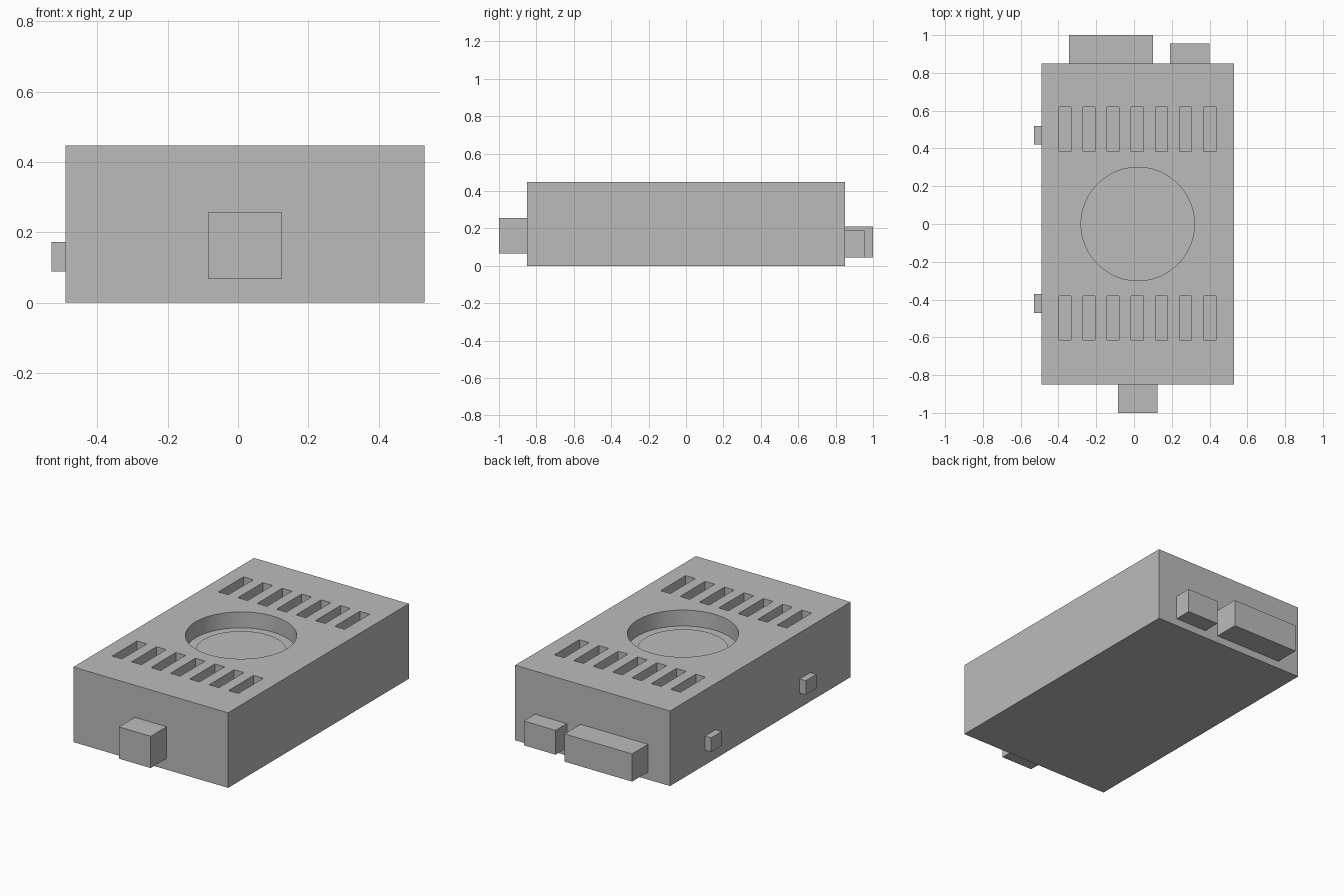
import bpy

default = bpy.data.objects.get("Cube")
if default:
    bpy.data.objects.remove(default, do_unlink=True)

grey = bpy.data.materials.new("plain grey")
GREY = (0.5, 0.5, 0.5, 1)
grey.use_nodes = True
grey.diffuse_color = GREY
grey.node_tree.nodes["Principled BSDF"].inputs["Base Color"].default_value = GREY


def finish(name):
    obj = bpy.context.object
    obj.name = name
    obj.data.materials.append(grey)
    bpy.ops.object.transform_apply(location=False, rotation=False, scale=True)
    return obj


def box(name, x, y, z):
    """Box from (low, high) spans along each axis."""
    spans = (x, y, z)
    bpy.ops.mesh.primitive_cube_add(size=1, location=[(a + b) / 2 for a, b in spans])
    bpy.context.object.scale = [b - a for a, b in spans]
    return finish(name)


def cylinder(name, radius, z):
    bpy.ops.mesh.primitive_cylinder_add(vertices=96, radius=radius, depth=z[1] - z[0],
                                        location=(CENTRE, 0, sum(z) / 2))
    return finish(name)


CENTRE, TOP, FLOOR = 0.02, 0.447, 0.352

# Case
case = box("case", (-0.49, 0.53), (-0.85, 0.85), (0, TOP))

# Round recess and two rows of vent slots, cut from the top
cutters = [cylinder("recess_cutter", 0.3, (FLOOR, TOP + 0.1))]
for y in ((-0.615, -0.38), (0.385, 0.62)):
    for i in range(7):
        x = -0.398 + 0.1278 * i
        cutters.append(box("vent_cutter", (x, x + 0.064), y, (FLOOR, TOP + 0.1)))
for cutter in cutters:
    cut = case.modifiers.new("cut", 'BOOLEAN')
    cut.operation = 'DIFFERENCE'
    cut.solver = 'EXACT'
    cut.object = cutter
    bpy.context.view_layer.objects.active = case
    bpy.ops.object.modifier_apply(modifier=cut.name)
    bpy.data.objects.remove(cutter, do_unlink=True)

# Round plate in the recess
plate = cylinder("recess_plate", 0.245, (FLOOR - 0.02, FLOOR + 0.006))

# Connectors and side buttons
box("front_connector", (-0.085, 0.125), (-1, -0.84), (0.067, 0.256))
box("wide_back_connector", (-0.345, 0.10), (0.84, 1), (0.045, 0.21))
box("small_back_connector", (0.19, 0.40), (0.84, 0.955), (0.045, 0.19))
for name, y in (("front_button", -0.42), ("back_button", 0.47)):
    box(name, (-0.53, -0.48), (y - 0.05, y + 0.05), (0.088, 0.172))

# Smooth the round walls, keep the edges sharp
for obj in (case, plate):
    bpy.ops.object.select_all(action='DESELECT')
    obj.select_set(True)
    bpy.context.view_layer.objects.active = obj
    bpy.ops.object.shade_smooth_by_angle(angle=0.52)
